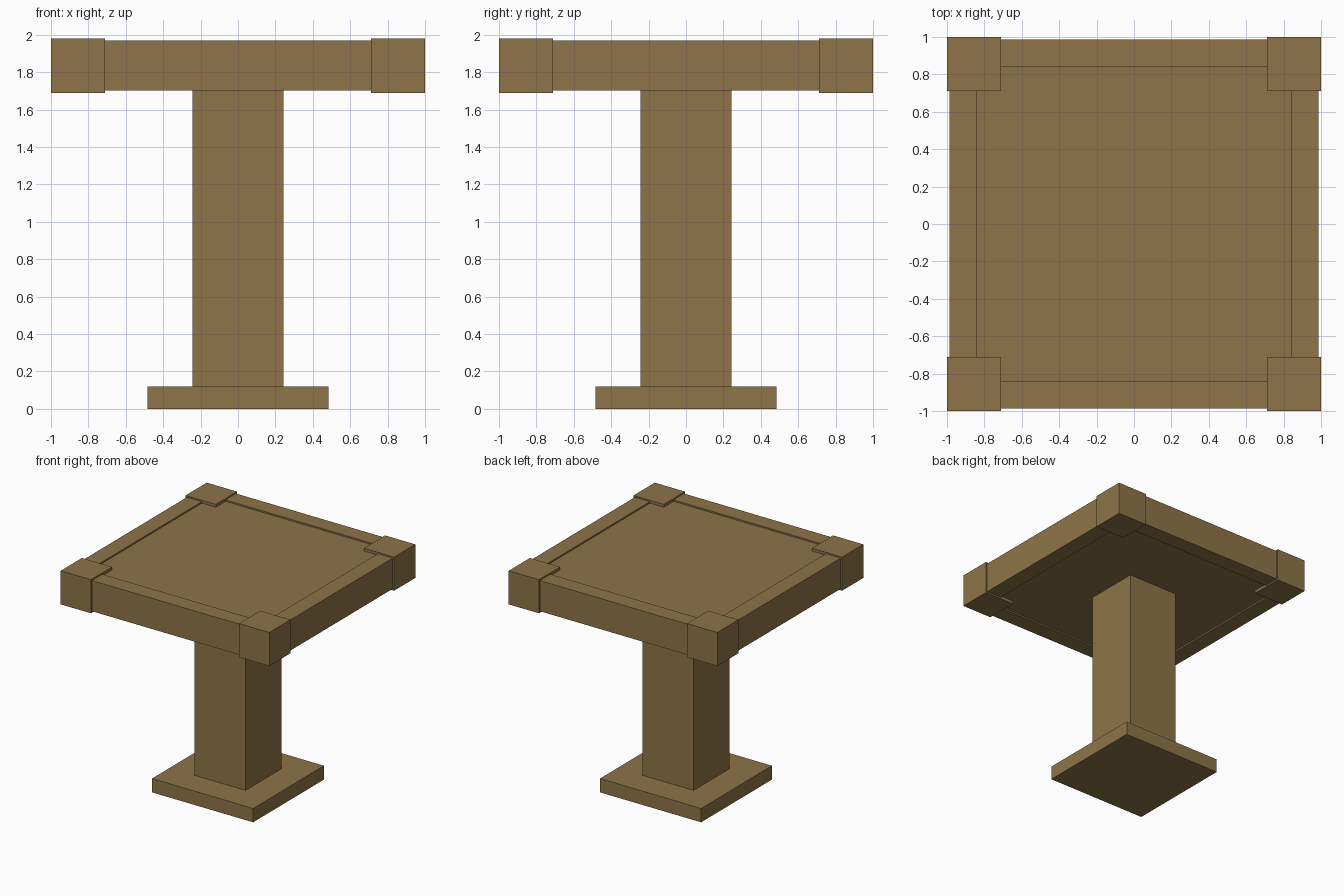
import bpy

cube = bpy.data.objects.get("Cube")
if cube:
    bpy.data.objects.remove(cube, do_unlink=True)

# Single wood colour
wood = bpy.data.materials.new("brown_wood")
wood.use_nodes = True
colour = (0.271, 0.175, 0.065, 1)
wood.diffuse_color = colour
bsdf = next(n for n in wood.node_tree.nodes if n.type == 'BSDF_PRINCIPLED')
bsdf.inputs["Base Color"].default_value = colour


def box(name, x0, x1, y0, y1, z0, z1):
    """Axis-aligned block between the given limits."""
    bpy.ops.mesh.primitive_cube_add(size=1)
    ob = bpy.context.object
    ob.name = name
    centre = ((x0 + x1) / 2, (y0 + y1) / 2, (z0 + z1) / 2)
    size = (x1 - x0, y1 - y0, z1 - z0)
    for v in ob.data.vertices:
        v.co = [c + s * p for c, s, p in zip(centre, size, v.co)]
    ob.data.materials.append(wood)
    return ob


OUTER, RAIL_OUT, RAIL_IN, CORNER_IN = 1.0, 0.987, 0.843, 0.71
FOOT, COLUMN, FOOT_TOP = 0.485, 0.244, 0.12

# Pedestal
box("base_plate", -FOOT, FOOT, -FOOT, FOOT, 0, FOOT_TOP)
box("column", -COLUMN, COLUMN, -COLUMN, COLUMN, FOOT_TOP, 1.715)

# Recessed table panel
box("table_panel", -RAIL_IN, RAIL_IN, -RAIL_IN, RAIL_IN, 1.715, 1.955)

# Edge rails on the four sides
for side, s in (("right", -1), ("left", 1)):
    a, b = sorted((s * RAIL_IN, s * RAIL_OUT))
    box(side + "_rail", a, b, -CORNER_IN, CORNER_IN, 1.702, 1.968)
for side, s in (("front", -1), ("back", 1)):
    a, b = sorted((s * RAIL_IN, s * RAIL_OUT))
    box(side + "_rail", -CORNER_IN, CORNER_IN, a, b, 1.702, 1.968)

# Corner blocks, slightly proud of the rails
for xn, sx in (("right", -1), ("left", 1)):
    for yn, sy in (("front", -1), ("back", 1)):
        x0, x1 = sorted((sx * CORNER_IN, sx * OUTER))
        y0, y1 = sorted((sy * CORNER_IN, sy * OUTER))
        box(f"{yn}_{xn}_corner_block", x0, x1, y0, y1, 1.689, 1.98)
